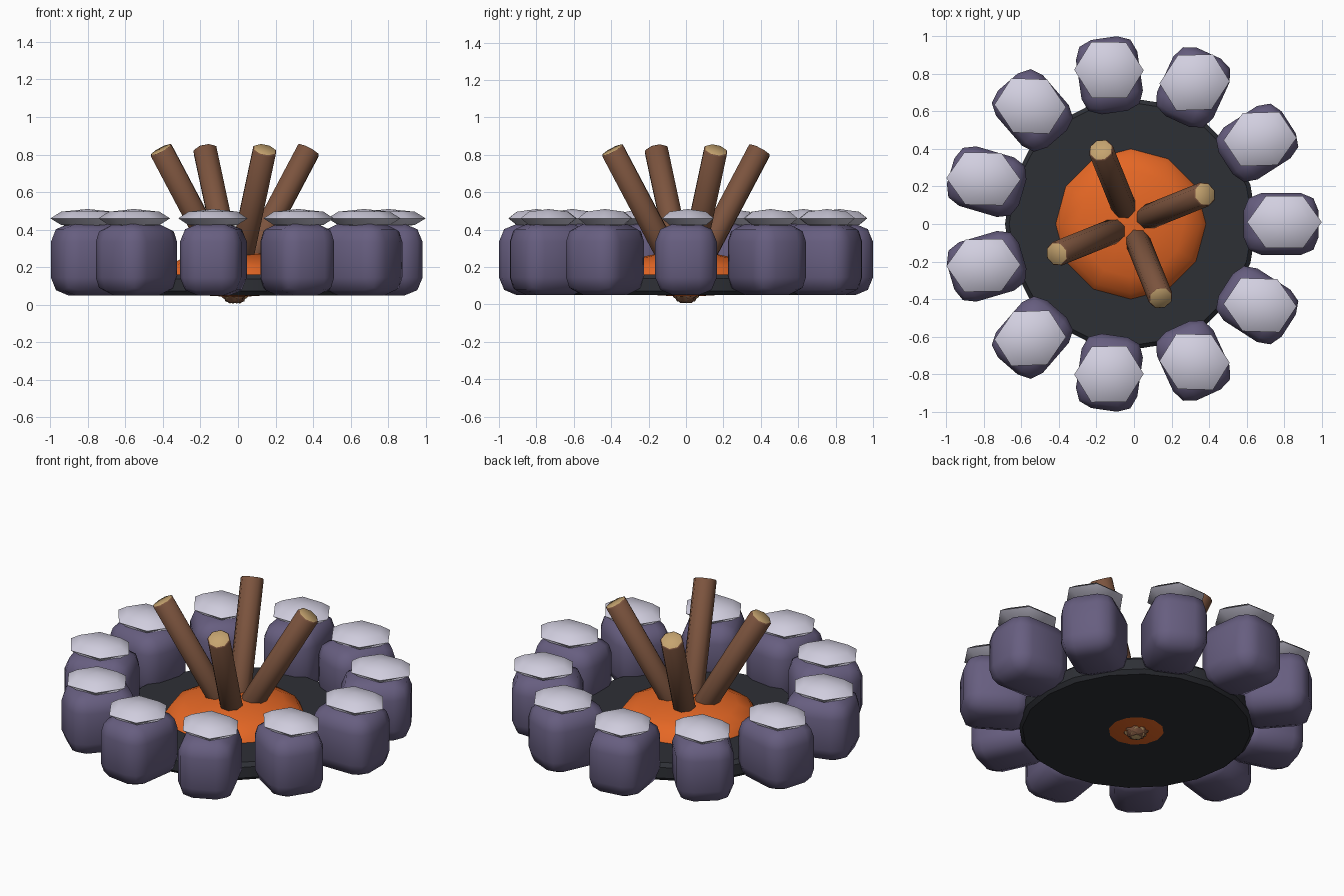
import bpy, bmesh, math
from mathutils import Matrix, Vector

if "Cube" in bpy.data.objects:
    bpy.data.objects.remove(bpy.data.objects["Cube"])

CX = -0.017          # ring centre on x
STONES = 11


def material(name, rgb):
    m = bpy.data.materials.new(name)
    m.diffuse_color = (*rgb, 1)
    m.use_nodes = True
    m.node_tree.nodes["Principled BSDF"].inputs["Base Color"].default_value = m.diffuse_color
    return m


STONE = material("slate_purple", (0.135, 0.112, 0.215))
SNOW = material("pale_snow", (0.64, 0.62, 0.74))
ASH = material("charcoal", (0.027, 0.029, 0.036))
EMBER = material("ember_orange", (0.78, 0.135, 0.018))
BARK = material("bark_brown", (0.20, 0.088, 0.048))
WOOD = material("cut_wood", (0.56, 0.37, 0.16))


def finish(bm, name, mats, matrix=Matrix(), angle=40):
    """Turn a bmesh into a shaded, coloured object."""
    bm.transform(matrix)
    bmesh.ops.recalc_face_normals(bm, faces=bm.faces)
    me = bpy.data.meshes.new(name)
    bm.to_mesh(me)
    bm.free()
    for m in mats:
        me.materials.append(m)
    ob = bpy.data.objects.new(name, me)
    bpy.context.collection.objects.link(ob)
    bpy.ops.object.select_all(action='DESELECT')
    ob.select_set(True)
    bpy.context.view_layer.objects.active = ob
    bpy.ops.object.shade_smooth_by_angle(angle=math.radians(angle))
    return ob


def cylinder(radius, depth, sides, bevel):
    """Upright cylinder with softened rims."""
    bm = bmesh.new()
    bmesh.ops.create_cone(bm, cap_ends=True, segments=sides,
                          radius1=radius, radius2=radius, depth=depth)
    rims = [e for e in bm.edges if abs(e.verts[0].co.z - e.verts[1].co.z) < 1e-5]
    bmesh.ops.bevel(bm, geom=rims, offset=bevel, segments=1, affect='EDGES', profile=0.5)
    return bm


# Ash bed
finish(cylinder(0.67, 0.11, 20, 0.022), "ash_bed", [ASH],
       Matrix.Translation((CX, 0, 0.105)), 30)

# Ember mound: flattened dome
bm = bmesh.new()
bmesh.ops.create_uvsphere(bm, u_segments=12, v_segments=8, radius=1)
finish(bm, "ember_mound", [EMBER],
       Matrix.Translation((CX, 0, 0.16)) @ Matrix.Diagonal((0.40, 0.40, 0.12, 1)), 60)

# Logs leaning outward, with cut wood on both ends
for i in range(4):
    turn = Matrix.Rotation(math.radians(22 + 90 * i), 4, 'Z')
    low = turn @ Vector((-0.025, 0, 0.037)) + Vector((CX, 0, 0))
    high = turn @ Vector((0.425, 0, 0.826)) + Vector((CX, 0, 0))
    axis = high - low
    bm = cylinder(0.067, axis.length, 8, 0.006)
    for f in bm.faces:
        f.material_index = 1 if abs(f.normal.z) > 0.95 else 0
    rot = axis.to_track_quat('Z', 'Y').to_matrix().to_4x4()
    finish(bm, f"log_{i + 1}", [BARK, WOOD],
           Matrix.Translation((low + high) / 2) @ rot, 50)

# Ring of rounded stones, each with a snow cap
for i in range(STONES):
    a = math.tau * i / STONES
    spin = Matrix.Rotation(a, 4, 'Z')
    pos = spin @ Vector((0.80, 0, 0)) + Vector((CX, 0, 0.24))
    bm = bmesh.new()
    bmesh.ops.create_cube(bm, size=1)
    bm.transform(Matrix.Diagonal((0.40, 0.33, 0.38, 1)))
    bmesh.ops.bevel(bm, geom=bm.edges[:], offset=0.095, segments=2,
                    affect='EDGES', profile=0.5)
    finish(bm, f"stone_{i + 1}", [STONE], Matrix.Translation(pos) @ spin, 60)

    # Six-sided lens, pointing along y, slightly stretched outward
    bm = bmesh.new()
    bmesh.ops.create_uvsphere(bm, u_segments=6, v_segments=4, radius=1)
    hexagon = Matrix.Diagonal((1 / 0.866, 1, 1, 1)) @ Matrix.Rotation(math.pi / 6, 4, 'Z')
    stretch = spin @ Matrix.Diagonal((0.172, 0.16, 0.05, 1)) @ spin.inverted()
    top = spin @ Vector((0.818, 0, 0)) + Vector((CX, 0.01, 0.46))
    finish(bm, f"snow_cap_{i + 1}", [SNOW],
           Matrix.Translation(top) @ stretch @ hexagon, 45)
